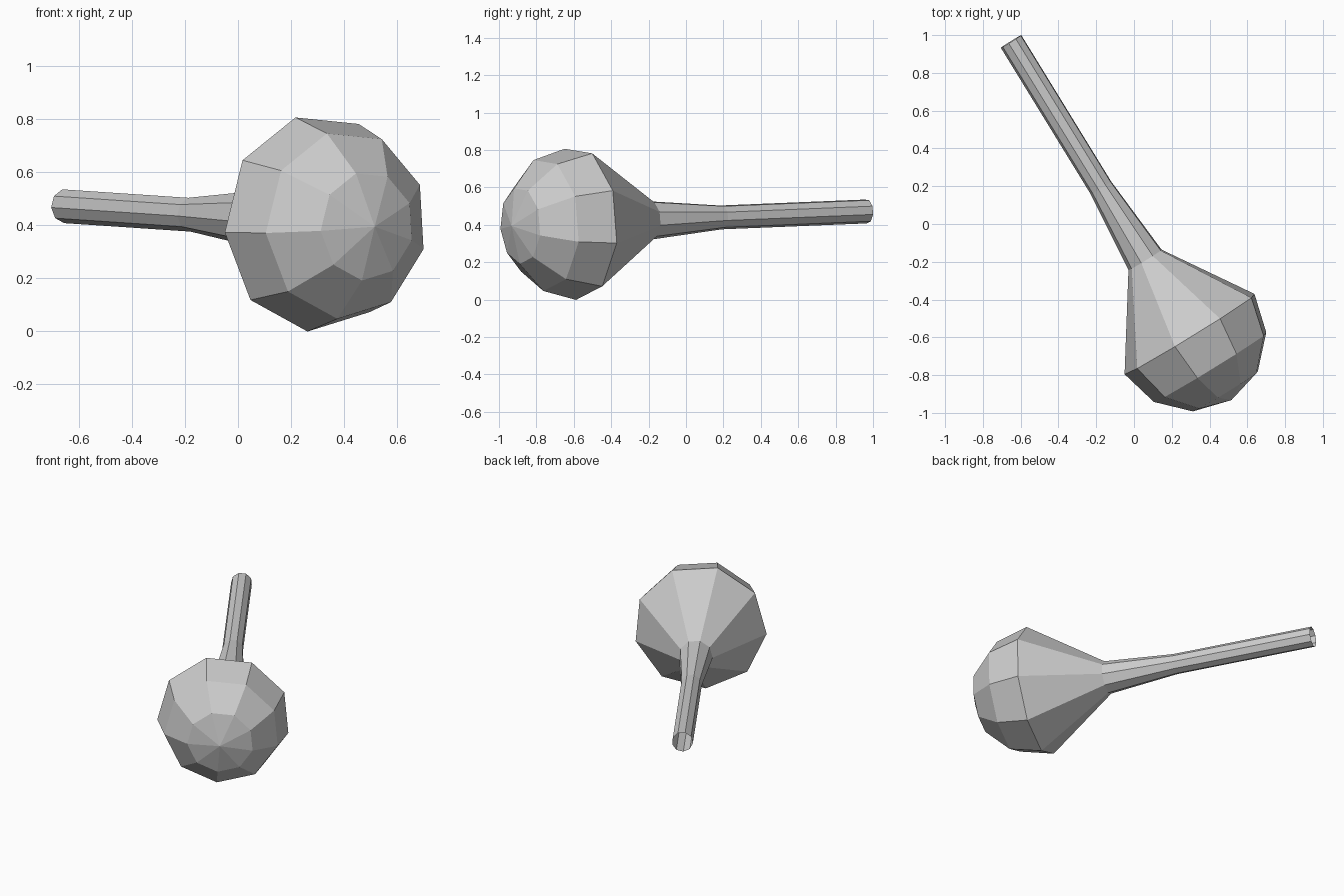
import bpy, bmesh, math
from mathutils import Vector

if "Cube" in bpy.data.objects:
    bpy.data.objects.remove(bpy.data.objects["Cube"])

SIDES, PHASE = 9, math.radians(105)
start = Vector((-0.65, 0.967, 0.472))            # open end of the handle
axis = Vector((0.523, -0.852, -0.035)).normalized()
side = Vector((0.852, 0.523, 0)).normalized()
up = side.cross(axis)
if up.z < 0:
    up = -up

# Profile: distance along the axis, radius
R, EQUATOR = 0.412, 1.818
profile = [(0, 0.065), (0.91, 0.065), (1.358, 0.105)]
for deg in (0, 30, 60):
    a = math.radians(deg)
    profile.append((EQUATOR + R * math.sin(a), R * math.cos(a)))

# Nine-sided rings along the tilted axis
bm = bmesh.new()
rings = []
for t, r in profile:
    ring = []
    for i in range(SIDES):
        a = PHASE + i * math.tau / SIDES
        ring.append(bm.verts.new(start + axis * t + r * (side * math.cos(a) + up * math.sin(a))))
    rings.append(ring)

# Handle, flared neck and rounded bulb walls
for lower, upper in zip(rings, rings[1:]):
    for i in range(SIDES):
        j = (i + 1) % SIDES
        bm.faces.new((lower[i], lower[j], upper[j], upper[i]))

# Bulb tip
tip = bm.verts.new(start + axis * (EQUATOR + R))
for i in range(SIDES):
    bm.faces.new((rings[-1][i], rings[-1][(i + 1) % SIDES], tip))

# Outward-facing surfaces on the open shell
bm.normal_update()
center = start + axis * EQUATOR
tip_face = tip.link_faces[0]
if tip_face.normal.dot(tip_face.calc_center_median() - center) < 0:
    bmesh.ops.reverse_faces(bm, faces=bm.faces[:])

mesh = bpy.data.meshes.new("bulb_with_handle")
bm.to_mesh(mesh)
bm.free()
obj = bpy.data.objects.new("bulb_with_handle", mesh)
bpy.context.collection.objects.link(obj)
